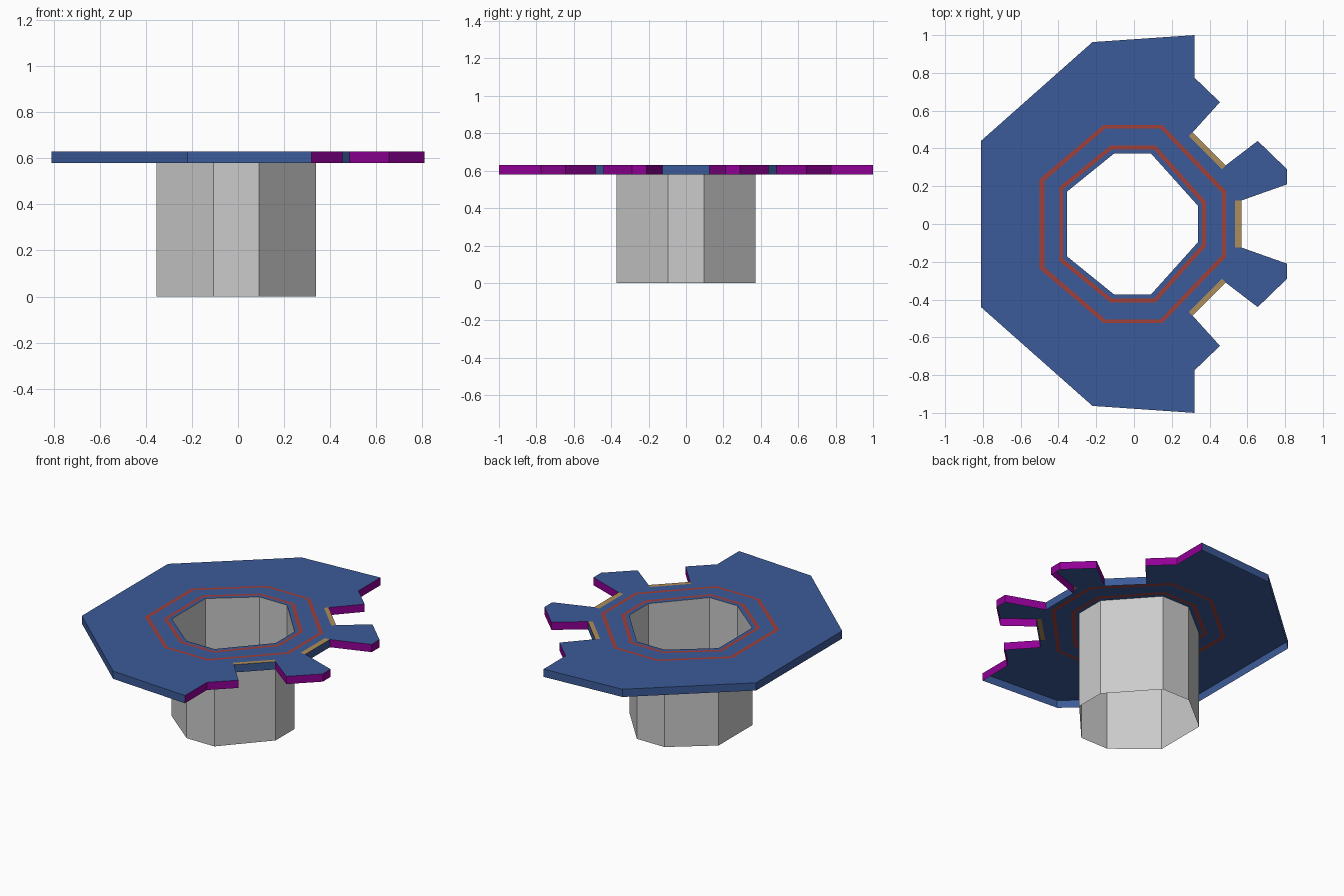
import bpy

if "Cube" in bpy.data.objects:
    bpy.data.objects.remove(bpy.data.objects["Cube"])

TOP, UNDER = 0.63, 0.58


def material(name, rgb):
    m = bpy.data.materials.new(name)
    m.diffuse_color = (*rgb, 1)
    m.use_nodes = True
    m.node_tree.nodes["Principled BSDF"].inputs["Base Color"].default_value = m.diffuse_color
    return m


BLUE = material("blue", (0.045, 0.105, 0.32))
RED = material("red", (0.36, 0.05, 0.04))
TAN = material("tan", (0.42, 0.27, 0.10))
PURPLE = material("purple", (0.28, 0.0, 0.30))


def make(name, faces, mat=None):
    """Object from a list of faces, each a list of 3D points."""
    verts, index = [], {}
    polys = []
    for f in faces:
        poly = []
        for p in f:
            if p not in index:
                index[p] = len(verts)
                verts.append(p)
            poly.append(index[p])
        polys.append(poly)
    me = bpy.data.meshes.new(name)
    me.from_pydata(verts, [], polys)
    ob = bpy.data.objects.new(name, me)
    bpy.context.collection.objects.link(ob)
    if mat:
        me.materials.append(mat)
    return ob


def flat(pts):
    """Upward-facing polygon at deck height."""
    area = sum(a[0] * b[1] - b[0] * a[1] for a, b in zip(pts, pts[1:] + pts[:1]))
    pts = pts if area > 0 else pts[::-1]
    return [(x, y, TOP) for x, y in pts]


def mirror(pts):
    return [(x, -y) for x, y in pts]


def mirrored_deck(name, pts, mat):
    make(name + "_back", [flat(pts)], mat)
    make(name + "_front", [flat(mirror(pts))], mat)


def wall(a, b, low, high):
    """Wall facing left of the direction a to b."""
    return [(*b, low), (*a, low), (*a, high), (*b, high)]


def octagon(left, left_y, top_x0, top_x1, top, right, right_y):
    half = [(left, left_y), (top_x0, top), (top_x1, top), (right, right_y)]
    return half + mirror(half)[::-1]      # clockwise from above


def pairs(loop):
    return list(zip(loop, loop[1:] + loop[:1]))


# Octagon outlines from the hole outwards
loops = [
    octagon(-0.354, 0.172, -0.107, 0.091, 0.372, 0.338, 0.097),
    octagon(-0.375, 0.185, -0.117, 0.105, 0.395, 0.36, 0.108),
    octagon(-0.395, 0.197, -0.125, 0.115, 0.415, 0.38, 0.12),
    octagon(-0.475, 0.228, -0.152, 0.14, 0.505, 0.465, 0.165),
    octagon(-0.50, 0.238, -0.16, 0.15, 0.525, 0.487, 0.175),
    octagon(-0.57, 0.27, -0.185, 0.16, 0.595, 0.535, 0.22),
]

# Tube, open at both ends
make("tube", [wall(a, b, 0, TOP) for a, b in pairs(loops[0])])

# Concentric deck rings
names = ["inner_lip", "inner_red_band", "middle_ring", "outer_red_band", "outer_ring"]
for i, name in enumerate(names):
    faces = [flat([a, b, d, c]) for (a, b), (c, d) in zip(pairs(loops[i]), pairs(loops[i + 1]))]
    make(name, faces, RED if "red" in name else BLUE)

# Broad outer deck panels
rim = loops[5]
make("side_panel", [flat([(-0.81, 0.44), rim[0], rim[7], (-0.81, -0.44)])], BLUE)
mirrored_deck("corner_panel", [(-0.81, 0.44), (-0.22, 0.963), rim[1], rim[0]], BLUE)
mirrored_deck("wing_panel", [(-0.22, 0.963), (0.32, 1.0), (0.32, 0.775), rim[2], rim[1]], BLUE)

# Short and long tabs
mirrored_deck("short_tab", [rim[2], (0.32, 0.775), (0.455, 0.645), (0.31, 0.485), (0.29, 0.465)], BLUE)
mirrored_deck("long_tab", [(0.465, 0.29), (0.485, 0.31), (0.655, 0.44), (0.81, 0.29),
                           (0.81, 0.21), (0.57, 0.125), (0.535, 0.125), rim[3]], BLUE)

# Tan strips in the notches
mirrored_deck("notch_strip", [(0.29, 0.465), (0.31, 0.485), (0.485, 0.31), (0.465, 0.29)], TAN)
make("end_notch_strip", [flat([(0.535, -0.125), (0.57, -0.125), (0.57, 0.125), (0.535, 0.125)])], TAN)

# Edge walls: blue around the rim, purple on the cut ends
outer = [(-0.81, 0.44), (-0.22, 0.963), (0.32, 1.0)]
notch = [(0.31, 0.485), (0.485, 0.31)]
short_cut = [(0.32, 1.0), (0.32, 0.775), (0.455, 0.645), (0.31, 0.485)]
long_cut = [(0.485, 0.31), (0.655, 0.44), (0.81, 0.29), (0.81, 0.21), (0.57, 0.125)]


def both_sides(*paths):
    faces = []
    for path in paths:
        for p in (path, mirror(path)[::-1]):
            faces += [wall(a, b, UNDER, TOP) for a, b in zip(p, p[1:])]
    return faces


ends = [wall((-0.81, -0.44), (-0.81, 0.44), UNDER, TOP),
        wall((0.57, 0.125), (0.57, -0.125), UNDER, TOP)]
make("rim_wall", both_sides(outer, notch) + ends, BLUE)
make("cut_wall", both_sides(short_cut, long_cut), PURPLE)
